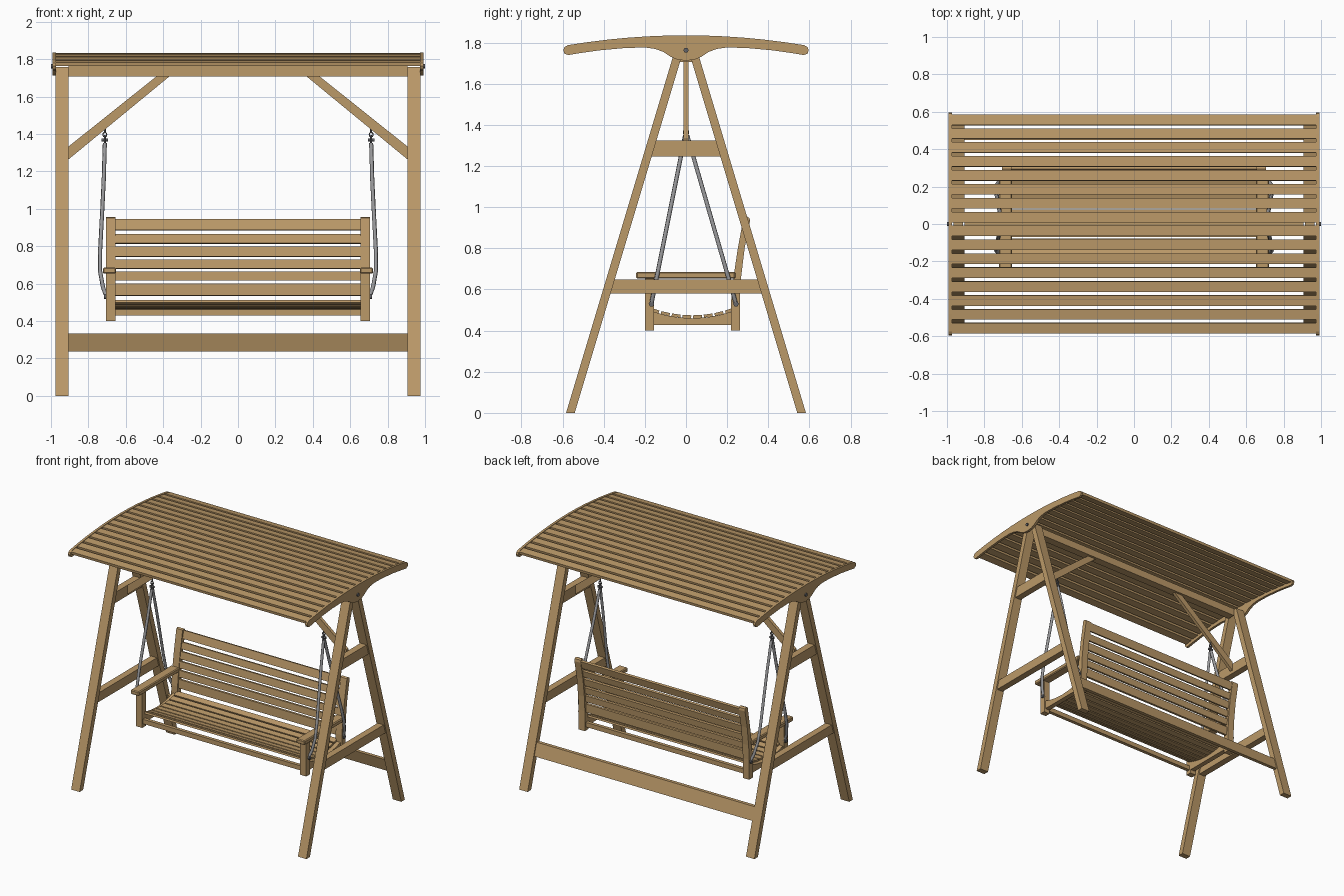
import bpy, bmesh, math
from mathutils import Vector

if "Cube" in bpy.data.objects:
    bpy.data.objects.remove(bpy.data.objects["Cube"])


def material(name, rgb):
    m = bpy.data.materials.new(name)
    m.diffuse_color = (*rgb, 1)
    m.use_nodes = True
    m.node_tree.nodes["Principled BSDF"].inputs["Base Color"].default_value = m.diffuse_color
    return m


WOOD = material("warm wood", (0.50, 0.32, 0.14))
STEEL = material("grey steel", (0.33, 0.33, 0.34))
DARK = material("dark steel", (0.13, 0.13, 0.14))


def finish(name, bm, mat):
    bmesh.ops.recalc_face_normals(bm, faces=bm.faces)
    me = bpy.data.meshes.new(name)
    bm.to_mesh(me)
    bm.free()
    me.materials.append(mat)
    ob = bpy.data.objects.new(name, me)
    bpy.context.collection.objects.link(ob)
    return ob


def prism(name, pts, a, b, axis="x", mat=WOOD):
    """Extrude a (y, z) outline along x, or an (x, z) outline along y."""
    bm = bmesh.new()
    place = (lambda p, t: (t, p[0], p[1])) if axis == "x" else (lambda p, t: (p[0], t, p[1]))
    lo = [bm.verts.new(place(p, a)) for p in pts]
    hi = [bm.verts.new(place(p, b)) for p in pts]
    bm.faces.new(lo)
    bm.faces.new(hi[::-1])
    n = len(pts)
    for i in range(n):
        j = (i + 1) % n
        bm.faces.new((lo[i], lo[j], hi[j], hi[i]))
    return finish(name, bm, mat)


def rect(u0, u1, z0, z1):
    return [(u0, z0), (u1, z0), (u1, z1), (u0, z1)]


def tilted(u, z, width, thick, angle):
    """Rectangle outline centred on (u, z), its width turned by angle."""
    c, s = math.cos(angle), math.sin(angle)
    return [(u + c * i * width / 2 - s * j * thick / 2, z + s * i * width / 2 + c * j * thick / 2)
            for i, j in ((-1, -1), (1, -1), (1, 1), (-1, 1))]


def tube(name, points, radius, mat, cyclic=False, smooth=True):
    cu = bpy.data.curves.new(name, "CURVE")
    cu.dimensions = "3D"
    cu.bevel_depth = radius
    cu.bevel_resolution = 1
    cu.use_fill_caps = True
    sp = cu.splines.new("POLY")
    sp.points.add(len(points) - 1)
    for p, co in zip(sp.points, points):
        p.co = (*co, 1)
    sp.use_cyclic_u = cyclic
    sp.use_smooth = smooth
    cu.materials.append(mat)
    ob = bpy.data.objects.new(name, cu)
    bpy.context.collection.objects.link(ob)
    return ob


def ring(name, x, z, rx, rz, turned, radius):
    pts = []
    for k in range(12):
        a = math.tau * k / 12
        u = rx * math.cos(a)
        pts.append((x, u, z + rz * math.sin(a)) if turned else (x + u, 0, z + rz * math.sin(a)))
    tube(name, pts, radius, DARK, True)


def leg_outer(z):
    return 0.583 - 0.3 * z


def leg_inner(z):
    return leg_outer(z) - 0.042


def roof_top(y):
    return 1.836 - 0.145 * y * y


# Roof end board outline: arched top, rounded tips, belly in the middle
half = [(0.0, 1.713), (0.04, 1.717), (0.075, 1.732), (0.11, 1.755), (0.15, 1.770), (0.20, 1.777),
        (0.30, 1.774), (0.42, 1.763), (0.52, 1.749), (0.572, 1.740), (0.590, 1.746), (0.597, 1.762),
        (0.592, 1.778), (0.575, roof_top(0.575))]
half += [(y, roof_top(y)) for y in (0.48, 0.38, 0.28, 0.18, 0.09)]
board = half + [(0, roof_top(0))] + [(-y, z) for y, z in half[:0:-1]]

# Rear seat post: upright below, leaning back above
rear_post = [(0.218, 0.40), (0.262, 0.40), (0.262, 0.55), (0.268, 0.66), (0.285, 0.80), (0.311, 0.93),
             (0.308, 0.948), (0.295, 0.956), (0.280, 0.950), (0.252, 0.80), (0.231, 0.66), (0.220, 0.55)]


def seat_sag(y):
    return 0.468 + 0.036 * ((y - 0.03) / 0.2) ** 2


for s, side in ((-1, "left"), (1, "right")):
    # A-frame legs
    for d, end in ((-1, "front"), (1, "rear")):
        prism(f"{side}_{end}_leg", [(d * leg_outer(0), 0), (d * leg_inner(0), 0),
              (d * leg_inner(1.757), 1.757), (d * leg_outer(1.757), 1.757)], s * 0.905, s * 0.975)
    # Crossbars between the legs
    for name, z0, z1 in (("lower", 0.58, 0.648), ("upper", 1.247, 1.325)):
        a, b = leg_inner(z0) + 0.01, leg_inner(z1) + 0.01
        prism(f"{side}_{name}_crossbar", [(-a, z0), (a, z0), (b, z1), (-b, z1)], s * 0.915, s * 0.965)
    # Diagonal brace under the top beam
    prism(f"{side}_brace", [(s * 0.906, 1.264), (s * 0.906, 1.333), (s * 0.436, 1.708),
          (s * 0.366, 1.708)], -0.012, 0.012, "y")
    # Roof end board and its bolt
    prism(f"{side}_roof_end", board, s * 0.974, s * 0.992)
    bolt = [(0.012 * math.cos(k * math.tau / 12), 1.763 + 0.012 * math.sin(k * math.tau / 12)) for k in range(12)]
    prism(f"{side}_bolt", bolt, s * 0.985, s * 1.0, mat=DARK)

    # Seat posts, armrest and curved side rail
    prism(f"{side}_rear_post", rear_post, s * 0.655, s * 0.707)
    prism(f"{side}_front_post", rect(-0.199, -0.155, 0.40, 0.655), s * 0.655, s * 0.705)
    arm = prism(f"{side}_armrest", rect(-0.243, 0.24, 0.653, 0.686), s * 0.652, s * 0.722)
    bevel = arm.modifiers.new("soft edge", "BEVEL")
    bevel.width = 0.006
    rail_top = [(y, seat_sag(y) - 0.008) for y in (0.22, 0.16, 0.10, 0.03, -0.04, -0.10, -0.16)]
    prism(f"{side}_seat_rail", [(-0.16, 0.428), (0.22, 0.428)] + rail_top, s * 0.658, s * 0.695)

    # Hanging straps bowing around the armrest
    for d, y in ((-1, -0.168), (1, 0.243)):
        path = [(s * x, y * (1.37 - z) / 0.84, z) for x, z in
                ((0.712, 1.35), (0.718, 1.15), (0.728, 0.95), (0.737, 0.78), (0.738, 0.67), (0.722, 0.58), (0.703, 0.53))]
        tube(f"{side}_strap", path, 0.011, STEEL)
        tube(f"{side}_strap_pin", [(s * 0.69, y, 0.53), (s * 0.716, y, 0.53)], 0.014, DARK)
    # Eye bolt and shackle below the brace
    tube(f"{side}_eye_bolt", [(s * 0.712, 0, 1.45), (s * 0.712, 0, 1.405)], 0.005, DARK)
    ring(f"{side}_eye", s * 0.712, 1.396, 0.010, 0.012, False, 0.004)
    ring(f"{side}_shackle", s * 0.712, 1.365, 0.010, 0.026, True, 0.005)
    tube(f"{side}_shackle_pin", [(s * 0.695, 0, 1.368), (s * 0.729, 0, 1.368)], 0.009, DARK)

# Top beam and rear stretcher following the leg slope
prism("top_beam", rect(-0.03, 0.03, 1.706, 1.762), -0.906, 0.906)
z0, z1 = 0.237, 0.332
prism("rear_stretcher", [(leg_inner(z0) + 0.008, z0), (leg_outer(z0) - 0.008, z0),
      (leg_outer(z1) - 0.008, z1), (leg_inner(z1) + 0.008, z1)], -0.906, 0.906)

# Roof slats along the arch
for i in range(16):
    y = (i - 7.5) * 0.0742
    prism("roof_slat", tilted(y, roof_top(y) - 0.014, 0.056, 0.02, math.atan(-0.29 * y)), -0.975, 0.975)

# Seat slats along the sag
for i in range(8):
    y = 0.03 + (i - 3.5) * 0.052
    prism("seat_slat", tilted(y, seat_sag(y), 0.043, 0.014, math.atan(1.8 * (y - 0.03))), -0.665, 0.665)

# Seat front and rear rails
for name, y in (("front_rail", -0.177), ("rear_rail", 0.238)):
    prism(name, rect(y - 0.013, y + 0.013, 0.428, 0.462), -0.66, 0.66)

# Backrest slats leaning with the rear posts
for z0, z1 in ((0.535, 0.600), (0.616, 0.665), (0.680, 0.729), (0.744, 0.798), (0.814, 0.863), (0.884, 0.943)):
    z = (z0 + z1) / 2
    t = max(0, z - 0.5)
    y = 0.238 + 0.33 * t * t
    prism("back_slat", tilted(y, z, z1 - z0, 0.018, math.pi / 2 - math.atan(0.66 * t)), -0.66, 0.66)
